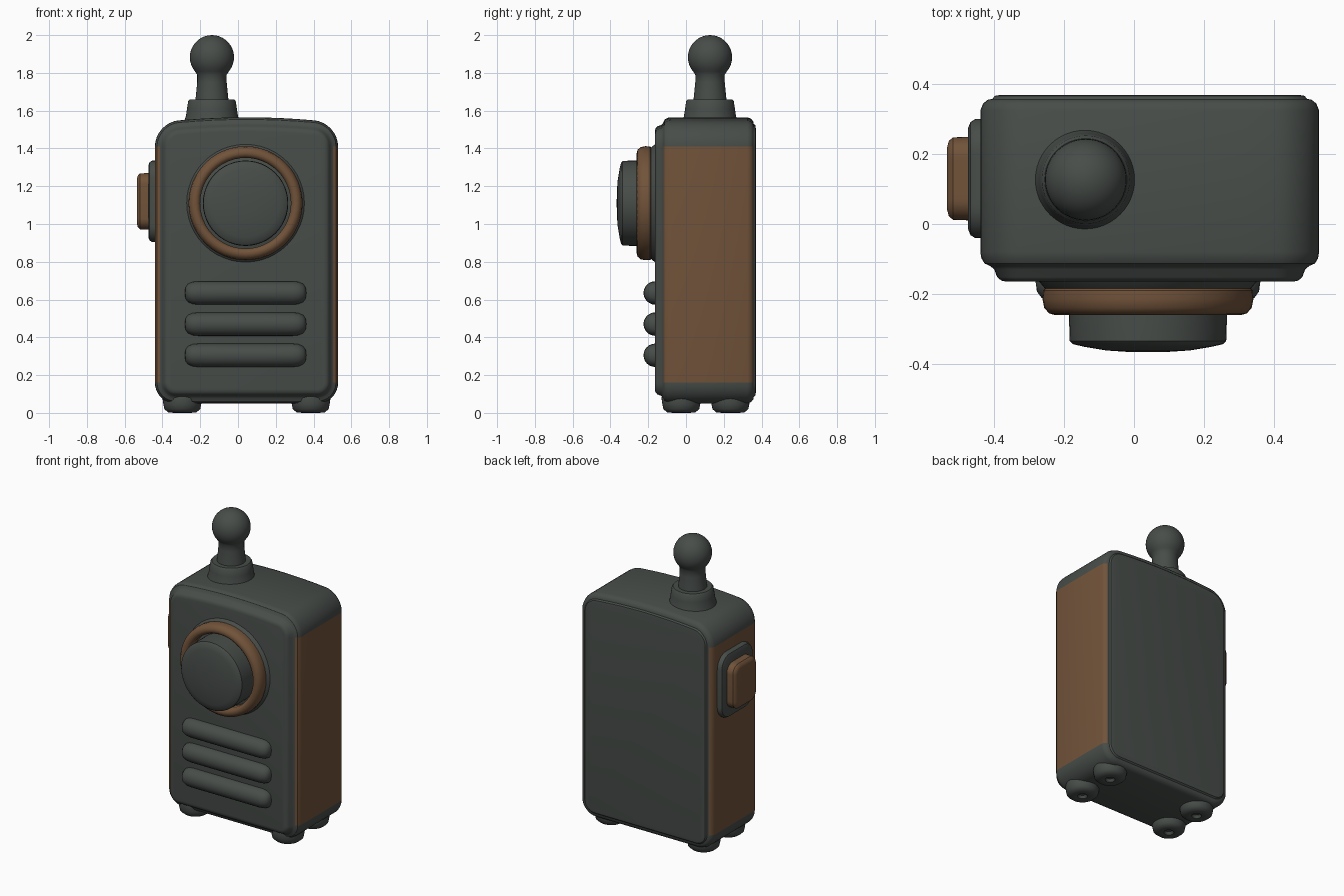
import bpy, bmesh, math
from mathutils import Matrix

if "Cube" in bpy.data.objects:
    bpy.data.objects.remove(bpy.data.objects["Cube"])


def material(name, rgb):
    m = bpy.data.materials.new(name)
    m.diffuse_color = (*rgb, 1)
    m.use_nodes = True
    m.node_tree.nodes["Principled BSDF"].inputs["Base Color"].default_value = m.diffuse_color
    return m


GREY = material("dark grey green", (0.064, 0.074, 0.067))
BROWN = material("rusty brown", (0.165, 0.086, 0.042))


def finish(name, bm, mats, matrix=Matrix(), angle=35):
    bmesh.ops.recalc_face_normals(bm, faces=bm.faces)
    bm.transform(matrix)
    me = bpy.data.meshes.new(name)
    bm.to_mesh(me)
    bm.free()
    for m in mats:
        me.materials.append(m)
    ob = bpy.data.objects.new(name, me)
    bpy.context.collection.objects.link(ob)
    bpy.ops.object.select_all(action='DESELECT')
    ob.select_set(True)
    bpy.context.view_layer.objects.active = ob
    bpy.ops.object.shade_smooth_by_angle(angle=math.radians(angle))
    return ob


def outline(cx, hw, z0, z1, rt, rb, inset, bulge):
    """Rounded rectangle in xz with an optional arched top."""
    pts = []
    n = 8
    for sx, top, a0 in ((1, True, 0), (-1, True, 90), (-1, False, 180), (1, False, 270)):
        r = rt if top else rb
        ox = cx + sx * (hw - r)
        oz = z1 - r if top else z0 + r
        q = max(r - inset, 0.004)
        for i in range(n + 1):
            a = math.radians(a0 + 90 * i / n)
            pts.append([ox + q * math.cos(a), oz + q * math.sin(a)])
        if sx == 1 and top:  # extra points along the top edge
            x = pts[-1][0]
            pts += [[x + (2 * cx - 2 * x) * k / 8, z1 - inset] for k in range(1, 8)]
    for p in pts:
        if p[1] > z1 - rt:
            p[1] += bulge * (1 - ((p[0] - cx) / hw) ** 2)
    return pts


def loft(name, layers, cx, hw, z0, z1, rt, rb, mats, bulge=0.0, matrix=Matrix(), side=None):
    """Stack outlines along y; layers are (y, inset)."""
    bm = bmesh.new()
    rings = [[bm.verts.new((x, y, z)) for x, z in outline(cx, hw, z0, z1, rt, rb, s, bulge)]
             for y, s in layers]
    for a, b in zip(rings, rings[1:]):
        for i in range(len(a)):
            j = (i + 1) % len(a)
            f = bm.faces.new((a[i], a[j], b[j], b[i]))
            dz = abs(a[i].co.z - a[j].co.z)
            y = f.calc_center_median().y
            if side and dz > 0.8 and side[0] < y < side[1]:
                f.material_index = 1
    bm.faces.new(rings[0])
    bm.faces.new(rings[-1])
    return finish(name, bm, mats, matrix)


def lathe(name, profile, mat, matrix, closed=False, segs=48, angle=40):
    """Revolve (radius, height) points about z."""
    bm = bmesh.new()
    pts = profile + profile[:1] if closed else profile
    vs = [bm.verts.new((r, 0, h)) for r, h in pts]
    es = [bm.edges.new(p) for p in zip(vs, vs[1:])]
    bmesh.ops.spin(bm, geom=vs + es, cent=(0, 0, 0), axis=(0, 0, 1),
                   angle=2 * math.pi, steps=segs, use_merge=False)
    bmesh.ops.remove_doubles(bm, verts=bm.verts, dist=0.0003)
    return finish(name, bm, [mat], matrix, angle)


# Main case with brown side panels
loft("case", [(-0.165, 0.075), (-0.162, 0.06), (-0.152, 0.048), (-0.13, 0.04), (-0.12, 0.028),
              (-0.113, 0.012), (-0.098, 0.003), (-0.08, 0), (0.325, 0), (0.345, 0.008),
              (0.356, 0.022), (0.358, 0.034), (0.367, 0.042), (0.37, 0.06)],
     0.045, 0.485, 0.05, 1.535, 0.125, 0.11, [GREY, BROWN], 0.03, side=(-0.125, 0.356))

# Feet with a small dimple underneath
for x in (-0.295, 0.385):
    for y in (-0.025, 0.235):
        lathe("foot", [(0, 0.022), (0.02, 0.02), (0.03, 0.003), (0.045, 0), (0.075, 0.003),
                       (0.095, 0.02), (0.1, 0.045), (0.105, 0.08), (0.09, 0.13), (0, 0.13)],
              GREY, Matrix.Translation((x, y, 0)), segs=32)

# Dial on the front: flared seat, brown ring and domed knob
front = Matrix.Translation((0.04, -0.155, 1.11)) @ Matrix.Rotation(math.pi / 2, 4, 'X')
lathe("dial_seat", [(0, 0), (0.32, 0), (0.295, 0.03), (0.28, 0.04), (0, 0.04)], GREY, front)
lathe("dial_ring", [(0.24, 0.02), (0.285, 0.02), (0.3, 0.035), (0.302, 0.06), (0.297, 0.085),
                    (0.283, 0.101), (0.265, 0.106), (0.25, 0.1), (0.24, 0.085)],
      BROWN, front, closed=True)
lathe("dial_knob", [(0.226, 0.02), (0.226, 0.12), (0.224, 0.18), (0.215, 0.189), (0.18, 0.197),
                    (0.12, 0.207), (0.06, 0.211), (0, 0.212)], GREY, front)

# Speaker ridges
for z in (0.635, 0.47, 0.305):
    along_x = Matrix.Translation((0.04, -0.163, z)) @ Matrix.Rotation(math.pi / 2, 4, 'Y')
    half = [(0.062, 0.1), (0.062, 0.25), (0.059, 0.28), (0.048, 0.305), (0.03, 0.318), (0, 0.322)]
    lathe("speaker_ridge", [(r, -h) for r, h in reversed(half)] + half, GREY, along_x, segs=24)

# Antenna: collar, stem and ball
up = Matrix.Translation((-0.138, 0.127, 0))
lathe("antenna_collar", [(0, 1.52), (0.155, 1.52), (0.138, 1.57), (0.132, 1.61), (0.126, 1.65),
                         (0.118, 1.66), (0, 1.66)], GREY, up)
ball = [(0.117 * math.cos(math.radians(a)), 1.883 + 0.117 * math.sin(math.radians(a)))
        for a in range(-40, 91, 10)]
lathe("antenna_stem_and_ball", [(0.088, 1.65), (0.084, 1.69), (0.078, 1.75), (0.078, 1.79)] + ball,
      GREY, up)

# Push button on the left side
left = Matrix.Rotation(math.pi / 2, 4, 'Z')
loft("button_plate", [(0.42, 0), (0.455, 0), (0.468, 0.008), (0.475, 0.025)],
     0.13, 0.17, 0.905, 1.335, 0.09, 0.09, [GREY], matrix=left)
loft("side_button", [(0.46, 0), (0.518, 0.002), (0.53, 0.012), (0.535, 0.03)],
     0.13, 0.12, 0.97, 1.27, 0.06, 0.06, [BROWN], matrix=left)
